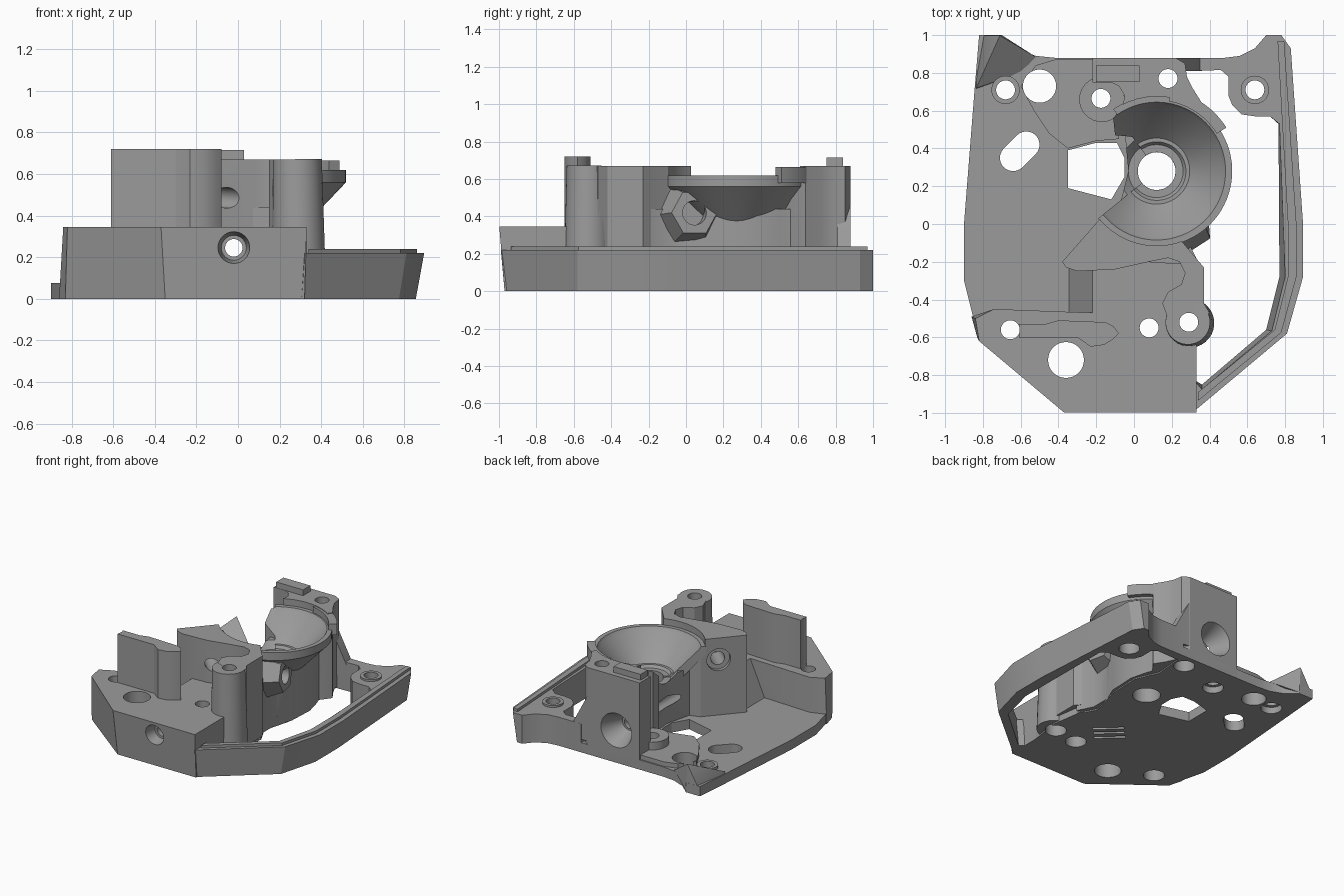
import bpy, bmesh, math
from mathutils import Vector, Matrix

if "Cube" in bpy.data.objects:
    bpy.data.objects.remove(bpy.data.objects["Cube"])

grey = bpy.data.materials.new("mid_grey")
grey.diffuse_color = (0.33, 0.33, 0.33, 1)
grey.use_nodes = True
grey.node_tree.nodes["Principled BSDF"].inputs["Base Color"].default_value = grey.diffuse_color
scene = bpy.context.scene
cutters = bpy.data.collections.new("cutters")
scene.collection.children.link(cutters)
parts = []


def finish(name, bm, cutter=False, cut=True):
    bmesh.ops.recalc_face_normals(bm, faces=bm.faces)
    me = bpy.data.meshes.new(name)
    bm.to_mesh(me)
    bm.free()
    me.materials.append(grey)
    ob = bpy.data.objects.new(name, me)
    if cutter:
        cutters.objects.link(ob)
        ob.hide_render = True
    else:
        scene.collection.objects.link(ob)
        parts.append((ob, cut))
    return ob


def loft(name, low, z0, high, z1, cutter=False):
    """Solid between a lower and an upper outline."""
    bm = bmesh.new()
    a = [bm.verts.new((x, y, z0)) for x, y in low]
    b = [bm.verts.new((x, y, z1)) for x, y in high]
    bm.faces.new(a[::-1])
    bm.faces.new(b)
    for i in range(len(a)):
        j = (i + 1) % len(a)
        bm.faces.new((a[i], a[j], b[j], b[i]))
    return finish(name, bm, cutter)


def prism(name, pts, z0, z1, cutter=False):
    return loft(name, pts, z0, pts, z1, cutter)


def hull(name, pts):
    """Convex solid around a few points."""
    bm = bmesh.new()
    bmesh.ops.convex_hull(bm, input=[bm.verts.new(p) for p in pts])
    return finish(name, bm)


def rod(name, p, q, r1, r2=None, n=32, cutter=False, spin=0):
    """Cylinder or cone from p to q."""
    p, q = Vector(p), Vector(q)
    bm = bmesh.new()
    bmesh.ops.create_cone(bm, cap_ends=True, segments=n, radius1=r1,
                          radius2=r1 if r2 is None else r2, depth=(q - p).length)
    rot = (q - p).to_track_quat('Z', 'Y').to_matrix() @ Matrix.Rotation(math.radians(spin), 3, 'Z')
    bmesh.ops.rotate(bm, verts=bm.verts, matrix=rot)
    bmesh.ops.translate(bm, verts=bm.verts, vec=(p + q) / 2)
    return finish(name, bm, cutter)


def arc_solid(name, profile, a0, a1, n):
    """Closed radius/height profile swept around the funnel axis."""
    bm = bmesh.new()
    rings = []
    for i in range(n + 1):
        t = math.radians(a0 + (a1 - a0) * i / n)
        rings.append([bm.verts.new((CX + r * math.cos(t), CY + r * math.sin(t), z))
                      for r, z in profile])
    m = len(profile)
    for A, B in zip(rings, rings[1:]):
        for k in range(m):
            bm.faces.new((A[k], A[(k + 1) % m], B[(k + 1) % m], B[k]))
    bm.faces.new(rings[0])
    bm.faces.new(rings[-1][::-1])
    return finish(name, bm, cut=False)


CX, CY = 0.12, 0.28

# Floor plate
prism("floor_plate", [
    (-.82, 1), (-.70, 1), (-.62, .93), (-.52, .89), (-.42, .88), (.30, .88), (.27, .8),
    (.25, .58), (.33, .40), (.32, .15), (.25, -.1), (.33, -.25), (.36, -.45), (.33, -.65),
    (.31, -.85), (.31, -.95), (-.34, -.95), (-.83, -.58), (-.9, -.3), (-.9, 0), (-.845, .7)],
    0, .075)
# Raised pad and small bosses on the floor
prism("floor_pad", [(-.2, .87), (-.42, .87), (-.52, .84), (-.6, .73), (-.53, .6), (-.45, .48),
                    (-.35, .40), (-.2, .44), (-.08, .45), (-.06, .7)], .02, .11)
rod("floor_boss", (-.17, .66, .02), (-.17, .66, .17), .12)
rod("corner_boss", (-.68, .71, .02), (-.68, .71, .10), .075)
# Left rear horn, falling towards the outer tip
hull("left_horn", [(-.82, 1, .01), (-.845, .7, .01), (-.835, .72, .09), (-.70, 1, .01),
                   (-.71, .998, .22), (-.82, .998, .03), (-.52, .885, .08), (-.6, .8, .07)])

# Front block, with a ramp beside the centre wall
loft("front_block",
     [(-.86, -.49), (-.74, -.45), (-.38, -.465), (-.38, -.2), (.33, -.2), (.32, -.97),
      (-.35, -.97), (-.83, -.6)], 0,
     [(-.84, -.5), (-.74, -.45), (-.22, -.47), (-.22, -.2), (.33, -.2), (.33, -.998),
      (-.37, -.998), (-.82, -.62)], .345)
# Upright panel with a thick rounded end
prism("upright_panel", [
    (-.61, -.60), (-.30, -.60), (-.27, -.62), (-.23, -.65), (-.16, -.64), (-.11, -.61),
    (-.08, -.58), (-.11, -.54), (-.15, -.52), (-.4, -.51), (-.47, -.53), (-.61, -.53)], .3, .72)

# Right guard rail, leaning outward
outer = [(.32, -.99), (.81, -.58), (.895, -.28), (.895, 0), (.83, .93), (.78, 1)]
back = [(.70, 1), (.64, .93), (.56, .89), (.48, .88), (.28, .88)]
corner = [(.28, .81), (.46, .815), (.5, .78), (.5, .68), (.52, .63), (.57, .58), (.64, .57),
          (.72, .57)]
loft("guard_rail",
     [(x * .955, max(y, -.97)) for x, y in outer] + back + corner +
     [(.765, .53), (.77, -.28), (.70, -.56), (.36, -.85), (.31, -.82)], 0,
     outer + back + corner +
     [(.77, .53), (.80, -.28), (.73, -.565), (.36, -.875), (.31, -.82)], .22)
prism("rail_lip", [(.34, -.935), (.78, -.575), (.86, -.28), (.86, 0), (.795, .97), (.76, .97),
                   (.815, 0), (.815, -.28), (.745, -.56), (.34, -.89)], .2, .24)
rod("rail_boss", (.64, .71, .1), (.64, .71, .235), .075)

# Centre body below the funnel
prism("centre_body", [
    (-.1, 0), (.05, -.2), (.35, -.22), (.29, -.1), (.29, .05), (.34, .17), (.35, .38),
    (.32, .5), (.28, .62), (.28, .75), (0, .7), (-.05, .5), (-.03, .28)], .01, .44)
# Tall centre wall
prism("centre_wall", [
    (-.16, .05), (-.38, -.2), (-.36, -.23), (-.3, -.25), (-.1, -.24), (.08, -.2), (.18, -.18),
    (.24, -.2), (.27, -.26), (.25, -.32), (.18, -.36), (.15, -.42), (.18, -.5), (.3, -.55),
    (.40, -.47), (.37, -.42), (.37, -.23), (.26, -.1), (.2, 0), (0, .1)], .05, .67)
rod("front_post", (.295, -.525, .01), (.285, -.52, .67), .13, .118)
# Rear tower with its flared foot and key
prism("rear_tower", [
    (-.22, .88), (.22, .88), (.27, .85), (.28, .78), (.31, .72), (.36, .64), (.3, .56),
    (.12, .45), (-.1, .47), (-.11, .56), (-.06, .62), (-.05, .68), (-.08, .73), (-.12, .75),
    (-.22, .75)], .01, .67)
hull("tower_foot", [(x, y, z) for y in (.81, .879) for x, z in
                    [(.2, .1), (.2, .5), (.24, .36), (.36, .2), (.36, .1)]])
prism("tower_key", [(-.2, .752), (.03, .752), (.03, .84), (-.2, .84)], .62, .715)
# Hexagonal side socket
rod("side_socket", (.2, .005, .405), (.375, .045, .42), .19, .125, 6, spin=30)

# Funnel and its rim tab
arc_solid("funnel", [(.40, .62), (.365, .62), (.35, .595), (.175, .42), (.155, .42), (.14, .40),
                     (.1, .40), (.1, .35), (.2, .35), (.39, .55), (.40, .56)], -141, 125, 56)
arc_solid("rim_tab", [(.375, .58), (.435, .58), (.435, .665), (.375, .665)], 32, 80, 12)

# Vertical holes, the small ones widened from below
for i, (x, y, r) in enumerate([
        (-.68, .71, .05), (-.175, .665, .05), (.18, .77, .05), (.64, .71, .05),
        (-.655, -.56, .05), (.08, -.55, .05), (.29, -.52, .05),
        (-.5, .73, .088), (-.36, -.72, .095), (CX, CY, .1)]):
    rod("hole_cutter_%d" % i, (x, y, -.2), (x, y, 1), r, cutter=True)
    if r < .06:
        rod("sink_cutter_%d" % i, (x, y, -.1), (x, y, .05 if i < 2 else .12), .075, cutter=True)
# Slanted slot and angular opening
slot = [(-.64 + .07 * math.cos(math.radians(t)), .35 + .07 * math.sin(math.radians(t)))
        for t in range(135, 316, 15)]
slot += [(-.57 + .07 * math.cos(math.radians(t)), .42 + .07 * math.sin(math.radians(t)))
         for t in range(-45, 136, 15)]
prism("slot_cutter", slot, -.2, .5, True)
prism("opening_cutter", [(-.35, .39), (-.2, .43), (-.09, .43), (-.05, .35), (-.05, .25),
                         (-.12, .13), (-.35, .19)], -.2, .9, True)
# Three short vents underneath
for i in (-1, 0, 1):
    cx, cy = -.02 + .045 * i, -.30 + .045 * i
    prism("vent_cutter_%d" % (i + 1), [(cx - .09, cy + .065), (cx - .075, cy + .085),
                                       (cx + .09, cy - .065), (cx + .075, cy - .085)],
          -.1, .06, True)
# Funnel cavity
rod("cavity_cutter", (CX, CY, .39), (CX, CY, .612), .15, .37, 48, True)
rod("rim_cutter", (CX, CY, .61), (CX, CY, 1), .395, None, 48, True)
# Long bore with wide ends, wall bore and socket bore
rod("bore_cutter", (-.02, -1.2, .245), (-.02, 1.2, .245), .042, cutter=True)
rod("front_sink_cutter", (-.02, -1.01, .245), (-.02, -.9, .245), .08, .06, cutter=True)
rod("rear_sink_cutter", (-.02, .9, .25), (-.02, .72, .25), .14, .06, cutter=True)
rod("wall_bore_cutter", (-.36, .06, .51), (.02, -.3, .48), .05, cutter=True)
rod("wall_sink_cutter", (-.36, .06, .51), (-.22, -.073, .5), .085, cutter=True)
rod("socket_bore_cutter", (.3, .028, .413), (.5, .074, .43), .065, cutter=True)

# Cut all holes, then drop the cutters
for ob, cut in parts:
    if cut:
        mod = ob.modifiers.new("holes", 'BOOLEAN')
        mod.operation = 'DIFFERENCE'
        mod.solver = 'EXACT'
        mod.operand_type = 'COLLECTION'
        mod.collection = cutters
bpy.context.view_layer.update()
deps = bpy.context.evaluated_depsgraph_get()
for ob, me in [(o, bpy.data.meshes.new_from_object(o.evaluated_get(deps))) for o, c in parts if c]:
    ob.modifiers.clear()
    ob.data = me
for ob in list(cutters.objects):
    bpy.data.objects.remove(ob)
bpy.data.collections.remove(cutters)

# Smooth curved faces, keep edges sharp
for ob, _ in parts:
    ob.select_set(True)
bpy.context.view_layer.objects.active = parts[0][0]
bpy.ops.object.shade_smooth_by_angle(angle=math.radians(30))
